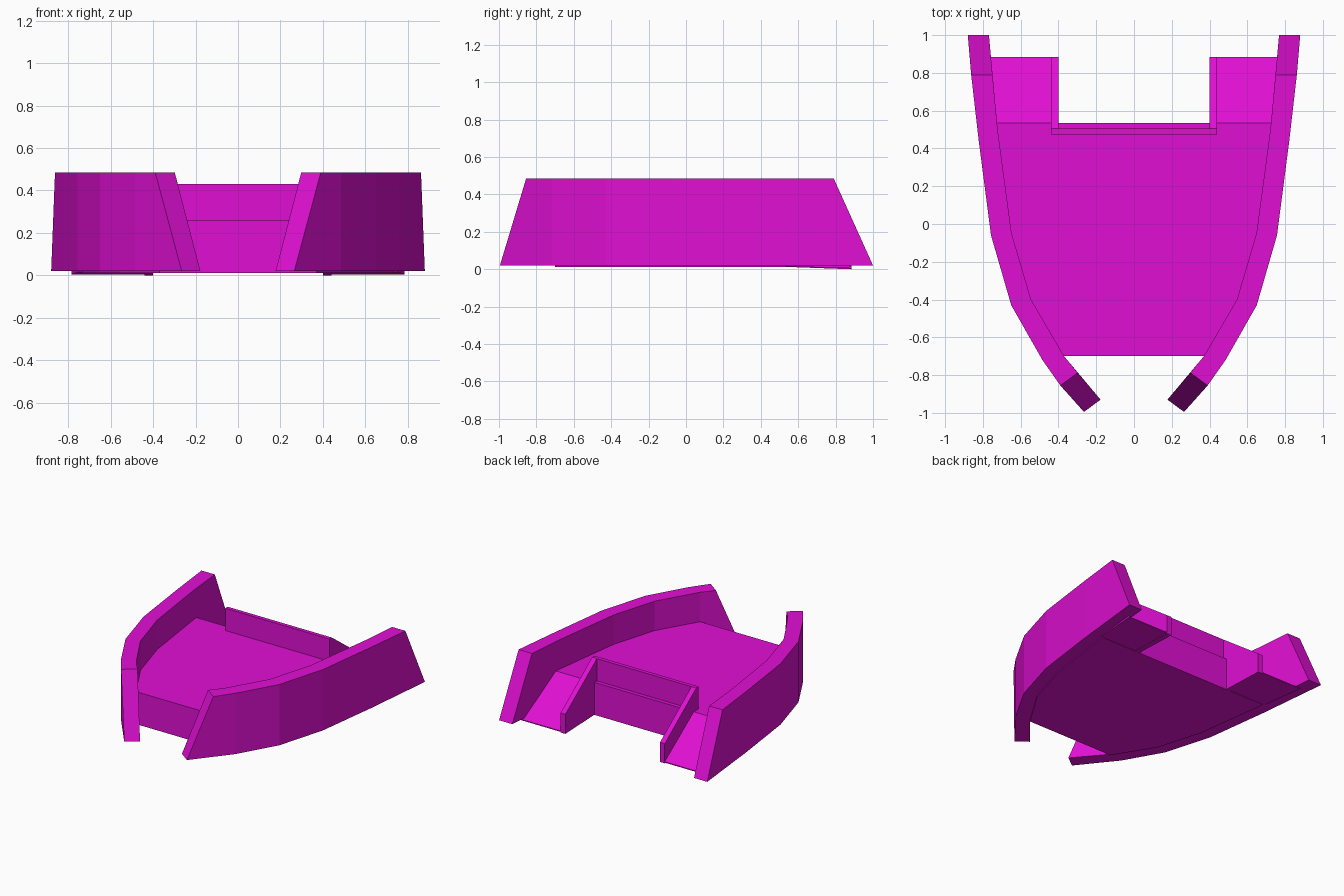
import bpy, bmesh

if "Cube" in bpy.data.objects:
    bpy.data.objects.remove(bpy.data.objects["Cube"])

magenta = bpy.data.materials.new("magenta")
magenta.diffuse_color = (0.745, 0.0048, 0.65, 1)
magenta.use_nodes = True
magenta.node_tree.nodes["Principled BSDF"].inputs["Base Color"].default_value = magenta.diffuse_color


def loft(name, rings):
    """Closed solid from a list of equal-length point rings."""
    bm = bmesh.new()
    vs = [[bm.verts.new(p) for p in r] for r in rings]
    n = len(rings[0])
    for a, b in zip(vs, vs[1:]):
        for i in range(n):
            j = (i + 1) % n
            bm.faces.new((a[i], a[j], b[j], b[i]))
    bm.faces.new(vs[0])
    bm.faces.new(vs[-1][::-1])
    bmesh.ops.recalc_face_normals(bm, faces=bm.faces)
    me = bpy.data.meshes.new(name)
    bm.to_mesh(me)
    bm.free()
    me.materials.append(magenta)
    ob = bpy.data.objects.new(name, me)
    bpy.context.collection.objects.link(ob)
    return ob


# Curved side walls: plan outlines from back to front
outer = [(0.88, 1.0), (0.822, 0.44), (0.757, -0.06), (0.65, -0.43), (0.485, -0.72), (0.265, -0.995)]
inner = [(0.768, 1.0), (0.722, 0.50), (0.648, -0.05), (0.545, -0.40), (0.37, -0.70), (0.177, -0.93)]
top_ends = {0: ((0.862, 0.79), (0.749, 0.79)), 5: ((0.39, -0.855), (0.298, -0.787))}
LOW, HIGH = 0.02, 0.485

for side, s in (("right", 1), ("left", -1)):
    rings = []
    for i, (o, n) in enumerate(zip(outer, inner)):
        to, tn = top_ends.get(i, (o, n))
        rings.append([(s * o[0], o[1], LOW), (s * n[0], n[1], LOW),
                      (s * tn[0], tn[1], HIGH), (s * to[0], to[1], HIGH)])
    loft(side + "_wall", rings)

    # Sloping ramp behind the deck
    loft(side + "_ramp", [
        [(s * x0, 0.535, 0.015), (s * x0, 0.535, 0.26), (s * x0, 0.885, 0.012), (s * x0, 0.885, 0.005)]
        if x0 < 0.5 else
        [(s * 0.75, 0.535, 0.015), (s * 0.75, 0.535, 0.26), (s * x0, 0.885, 0.012), (s * x0, 0.885, 0.005)]
        for x0 in (0.41, 0.785)])

    # Sloping rail along the inner edge of the ramp
    loft(side + "_rail", [
        [(s * x, 0.475, 0.015), (s * x, 0.475, 0.43), (s * x, 0.505, 0.43),
         (s * x, 0.885, 0.15), (s * x, 0.885, 0.0)]
        for x in (0.40, 0.44)])

# Raised deck filling the space between the walls
edge = [(0.735, 0.535)] + [(x + 0.01, y) for x, y in inner[1:4]] + [(0.37, -0.70)]
plan = edge + [(-x, y) for x, y in reversed(edge)]
loft("deck", [[(x, y, z) for x, y in plan] for z in (0.012, 0.26)])

# Parapet across the back of the deck
loft("parapet", [[(x, 0.475, 0.25), (x, 0.505, 0.25), (x, 0.505, 0.43), (x, 0.475, 0.43)]
                 for x in (-0.41, 0.41)])
